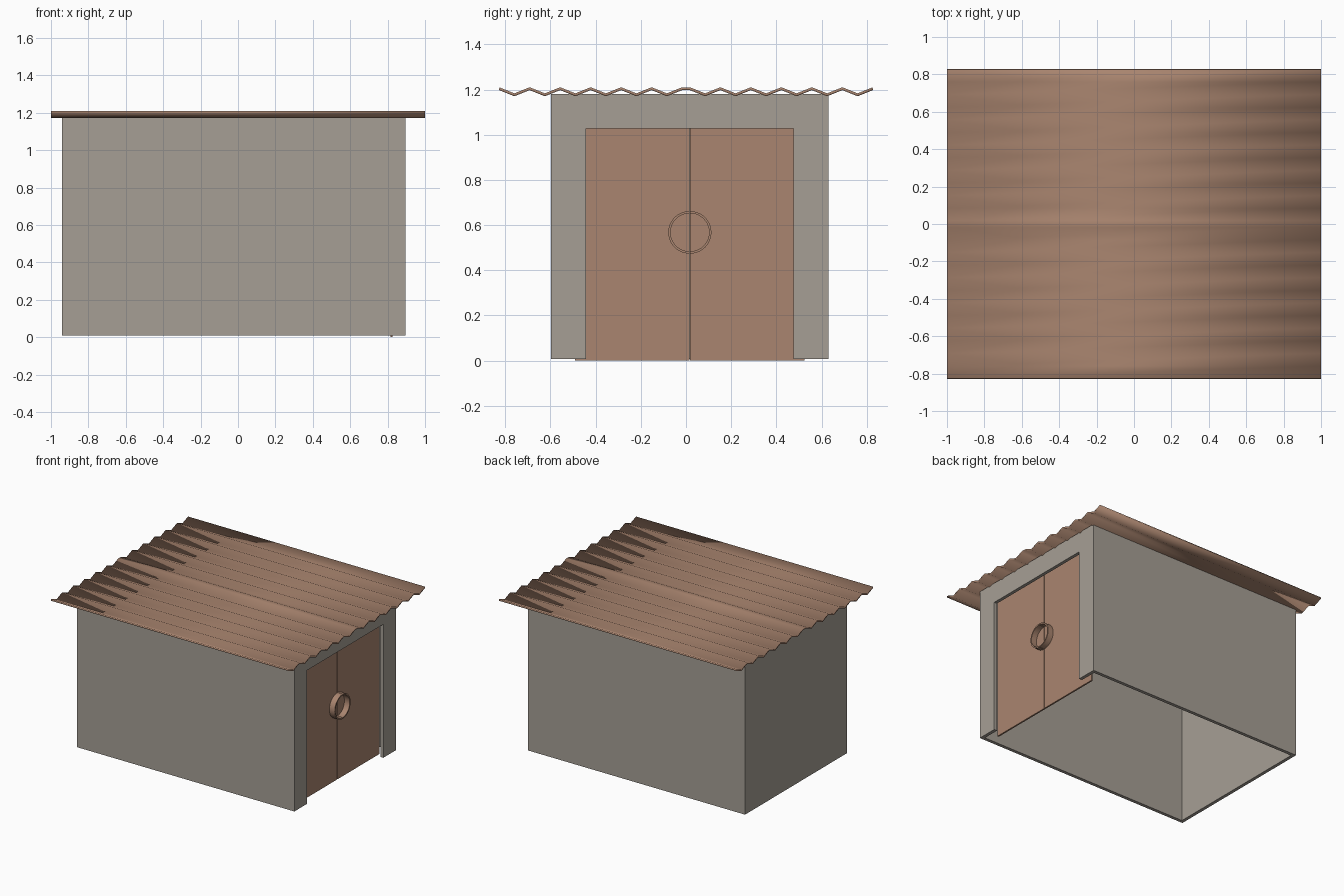
import bpy, bmesh, math

if "Cube" in bpy.data.objects:
    bpy.data.objects.remove(bpy.data.objects["Cube"])


def material(name, rgb):
    m = bpy.data.materials.new(name)
    m.diffuse_color = (*rgb, 1.0)
    m.use_nodes = True
    m.node_tree.nodes["Principled BSDF"].inputs["Base Color"].default_value = m.diffuse_color
    return m


GREY = material("grey_wall", (0.38, 0.345, 0.30))
BROWN = material("rust_brown", (0.40, 0.235, 0.16))


def make(name, verts, faces, mat, fix_normals=False):
    me = bpy.data.meshes.new(name)
    me.from_pydata(verts, [], faces)
    if fix_normals:
        bm = bmesh.new()
        bm.from_mesh(me)
        bmesh.ops.recalc_face_normals(bm, faces=bm.faces)
        bm.to_mesh(me)
        bm.free()
    me.materials.append(mat)
    ob = bpy.data.objects.new(name, me)
    bpy.context.collection.objects.link(ob)
    return ob


def solidify(ob, thickness, offset):
    s = ob.modifiers.new("thickness", 'SOLIDIFY')
    s.thickness = thickness
    s.offset = offset
    s.use_even_offset = True


def smooth(ob, degrees):
    bpy.ops.object.select_all(action='DESELECT')
    ob.select_set(True)
    bpy.context.view_layer.objects.active = ob
    bpy.ops.object.shade_smooth_by_angle(angle=math.radians(degrees))


def prism_x(name, profile, x0, x1, mat):
    """Extrude a closed (y, z) profile along x."""
    n = len(profile)
    verts = [(x, y, z) for x in (x0, x1) for y, z in profile]
    faces = [tuple(range(n)), tuple(range(n, 2 * n))]
    faces += [(i, (i + 1) % n, n + (i + 1) % n, n + i) for i in range(n)]
    return make(name, verts, faces, mat, True)


# Walls: open shell with a doorway in the +x side
X0, X1, Y0, Y1, Z0, Z1 = -0.94, 0.895, -0.598, 0.63, 0.008, 1.18
D0, D1, DZ = -0.443, 0.475, 1.027
corners = [(X0, Y0), (X1, Y0), (X1, Y1), (X0, Y1)]
v = [(x, y, z) for z in (Z0, Z1) for x, y in corners]
v += [(X1, D0, Z0), (X1, D0, DZ), (X1, D1, DZ), (X1, D1, Z0)]
f = [(0, 1, 5, 4), (2, 3, 7, 6), (3, 0, 4, 7), (1, 8, 9, 10, 11, 2, 6, 5)]
solidify(make("walls", v, f, GREY), 0.025, -1)

# Sliding doors behind the opening, each with half of the round handle
MID, GAP, DX = 0.017, 0.0015, 0.827
for side, label in ((-1, "left"), (1, "right")):
    a = MID + side * GAP
    b = MID + side * 0.508
    prism_x(label + "_door", [(a, 0), (b, 0), (b, 1.07), (a, 1.07)],
            DX - 0.012, DX, BROWN)
    arc = [math.radians(-90 + 180 * i / 20) for i in range(21)]
    prof = [(a + side * 0.094 * math.cos(t), 0.568 + 0.094 * math.sin(t)) for t in arc]
    prof += [(a + side * 0.084 * math.cos(t), 0.568 + 0.084 * math.sin(t))
             for t in reversed(arc)]
    smooth(prism_x(label + "_handle", prof, DX - 0.001, DX + 0.045, BROWN), 30)

# Corrugated roof: zigzag mirrored about a narrow flat ridge
half = [(0.017 + 0.0675 * i, 1.204 if i % 2 == 0 else 1.177) for i in range(13)]
zig = [(-y, z) for y, z in reversed(half)] + half
n = len(zig)
v = [(x, y, z) for x in (-1, 1) for y, z in zig]
f = [(i, n + i, n + i + 1, i + 1) for i in range(n - 1)]
roof = make("corrugated_roof", v, f, BROWN)
solidify(roof, 0.012, 0)
smooth(roof, 30)
